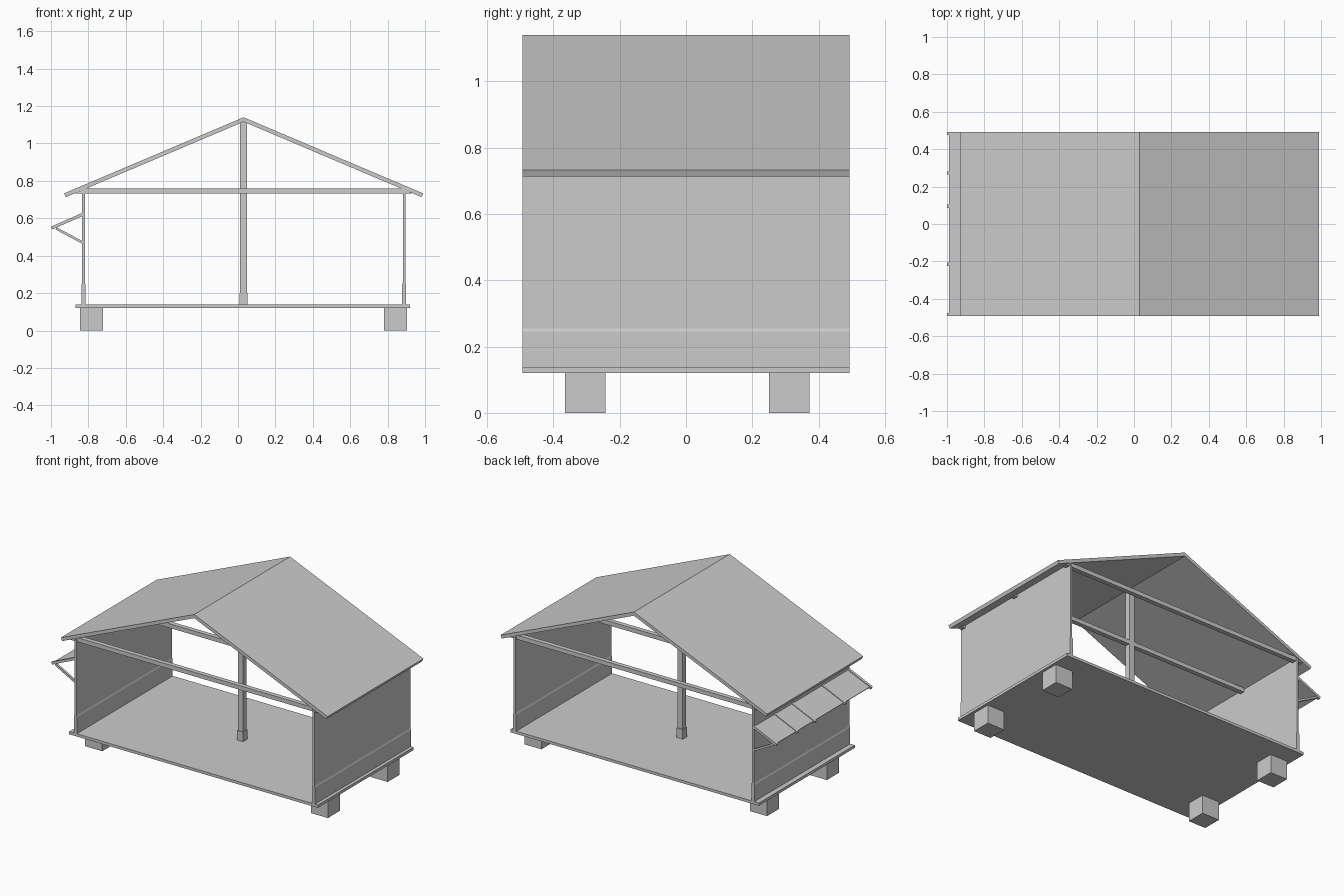
import bpy
import math
from mathutils import Vector

cube = bpy.data.objects.get("Cube")
if cube:
    bpy.data.objects.remove(cube, do_unlink=True)

grey = bpy.data.materials.new("plain grey")
grey.use_nodes = True
COLOUR = (0.6, 0.6, 0.6, 1)
grey.diffuse_color = COLOUR
grey.node_tree.nodes["Principled BSDF"].inputs["Base Color"].default_value = COLOUR


def extrude(name, profile, y0, y1):
    """Prism from an x-z outline, running along y."""
    n = len(profile)
    verts = [(x, y, z) for y in (y0, y1) for x, z in profile]
    faces = [list(range(n)), list(range(2 * n - 1, n - 1, -1))]
    faces += [[i, i + n, (i + 1) % n + n, (i + 1) % n] for i in range(n)]
    mesh = bpy.data.meshes.new(name)
    mesh.from_pydata(verts, [], faces)
    mesh.materials.append(grey)
    obj = bpy.data.objects.new(name, mesh)
    bpy.context.collection.objects.link(obj)
    # Outlines may be given in either direction
    import bmesh
    bm = bmesh.new()
    bm.from_mesh(mesh)
    bmesh.ops.recalc_face_normals(bm, faces=bm.faces)
    bm.to_mesh(mesh)
    bm.free()
    return obj


def box(name, x0, x1, y0, y1, z0, z1):
    return extrude(name, [(x0, z0), (x1, z0), (x1, z1), (x0, z1)], y0, y1)


def bar(name, start, end, thick, y0, y1):
    """Sloping bar whose upper edge runs from start to end in x-z."""
    a, b = Vector(start), Vector(end)
    d = (b - a).normalized()
    down = Vector((d.y, -d.x))
    if down.y > 0:
        down = -down
    down *= thick
    return extrude(name, [a, b, b + down, a + down], y0, y1)


HALF = 0.493
RIDGE_X = 0.03

# Floor and foundation blocks
box("floor", -0.87, 0.92, -HALF, HALF, 0.12, 0.138)
for side, x in (("right", -0.845), ("left", 0.78)):
    for end, y in (("front", -0.365), ("back", 0.25)):
        box(f"foundation_block_{end}_{side}", x, x + 0.123, y, y + 0.123, 0, 0.12)

# Side walls with a chamfered skirting
for side, x in (("right", -0.826), ("left", 0.888)):
    box(f"wall_{side}", x - 0.007, x + 0.007, -HALF, HALF, 0.138, 0.75)
    extrude(f"skirting_{side}",
            [(x - 0.011, 0.138), (x + 0.011, 0.138), (x + 0.011, 0.245),
             (x + 0.007, 0.255), (x - 0.007, 0.255), (x - 0.011, 0.245)], -HALF, HALF)

# Pitched roof in one folded slab
extrude("roof", [(-0.93, 0.733), (RIDGE_X, 1.14), (0.99, 0.733),
                 (0.981, 0.713), (RIDGE_X, 1.116), (-0.921, 0.713)], -HALF, HALF)

# Tie beams, tapered under the eaves
for place, y in (("front", -0.47), ("middle", 0), ("back", 0.47)):
    extrude(f"tie_beam_{place}", [(-0.87, 0.733), (0.93, 0.733), (0.874, 0.76),
                                  (-0.814, 0.76)], y - 0.015, y + 0.015)

# Central post and its foot
box("post", RIDGE_X - 0.018, RIDGE_X + 0.018, -0.018, 0.018, 0.138, 1.12)
box("post_foot", RIDGE_X - 0.022, RIDGE_X + 0.022, -0.022, 0.022, 0.138, 0.2)

# Awning on the right wall: panel, rafters and struts
bar("awning_panel", (-0.83, 0.625), (-0.99, 0.555), 0.006, -0.48, 0.48)
for i, y in enumerate((-0.484, -0.216, 0.094, 0.273, 0.484)):
    bar(f"awning_rafter_{i}", (-0.83, 0.63), (-1.0, 0.555), 0.016, y - 0.009, y + 0.009)
    bar(f"awning_strut_{i}", (-0.97, 0.552), (-0.83, 0.477), 0.013, y - 0.007, y + 0.007)
